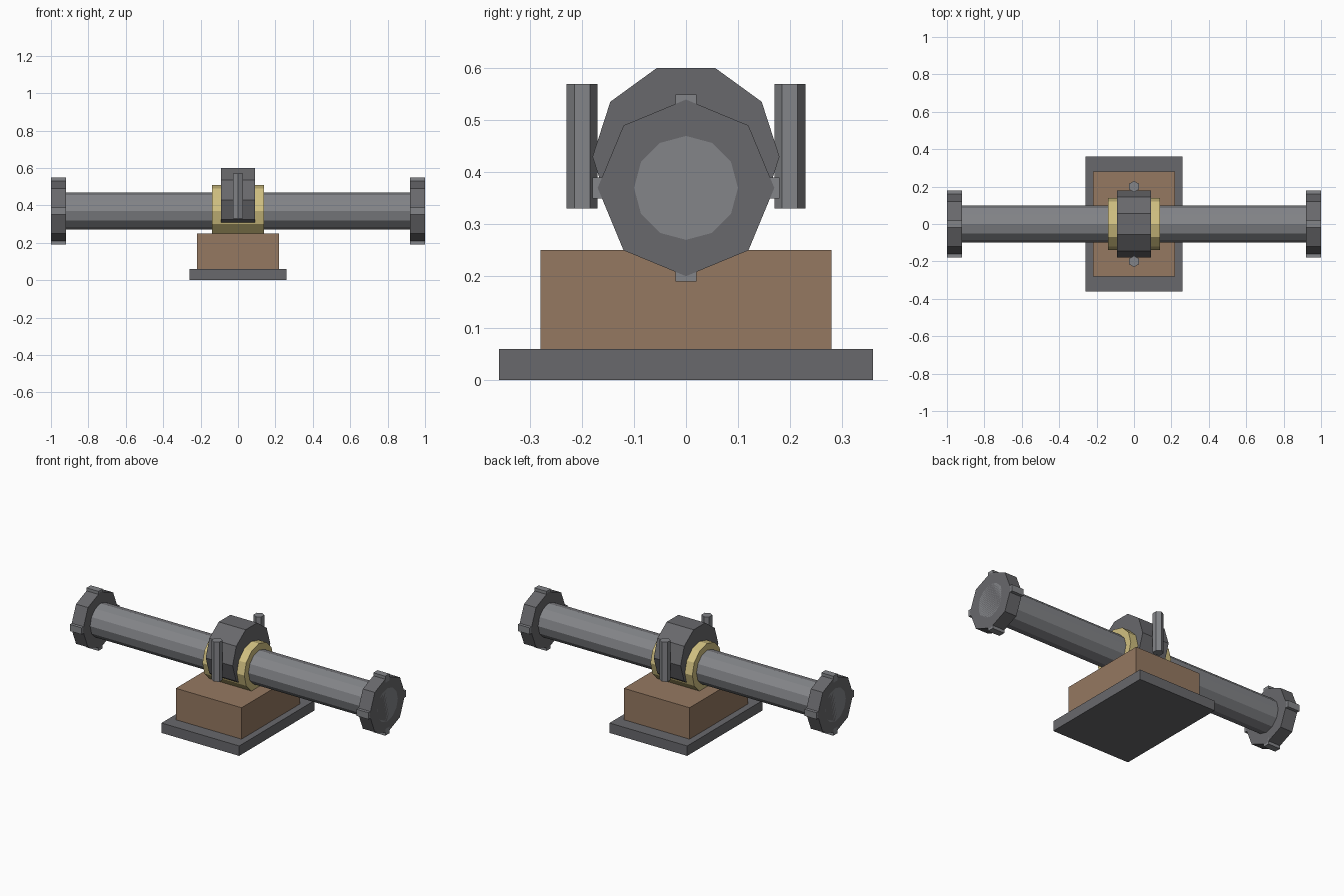
import bpy, bmesh
from math import sin, cos, tau
from mathutils import Vector

if "Cube" in bpy.data.objects:
    bpy.data.objects.remove(bpy.data.objects["Cube"])


def material(name, color):
    m = bpy.data.materials.new(name)
    m.diffuse_color = (*color, 1)
    m.use_nodes = True
    m.node_tree.nodes["Principled BSDF"].inputs["Base Color"].default_value = m.diffuse_color
    return m


DARK = material("dark_iron", (0.14, 0.14, 0.15))
STEEL = material("steel", (0.23, 0.235, 0.25))
WOOD = material("wood", (0.30, 0.19, 0.12))
BRASS = material("brass", (0.64, 0.53, 0.22))


def finish(name, bm, mat):
    bmesh.ops.recalc_face_normals(bm, faces=bm.faces)
    mesh = bpy.data.meshes.new(name)
    bm.to_mesh(mesh)
    bm.free()
    mesh.materials.append(mat)
    ob = bpy.data.objects.new(name, mesh)
    bpy.context.collection.objects.link(ob)


def box(name, lo, hi, mat):
    lo, hi = Vector(lo), Vector(hi)
    bm = bmesh.new()
    bmesh.ops.create_cube(bm, size=1)
    for v in bm.verts:
        v.co = (lo + hi) / 2 + v.co * (hi - lo)
    finish(name, bm, mat)


def prism(name, axis, sides, radius, start, length, mat):
    """Regular prism along X or Z; the first corner points along +Y."""
    bm = bmesh.new()
    ring = []
    for i in range(sides):
        c, s = radius * cos(tau * i / sides), radius * sin(tau * i / sides)
        offset = (0, c, s) if axis == "X" else (s, c, 0)
        ring.append(bm.verts.new(Vector(start) + Vector(offset)))
    face = bm.faces.new(ring)
    cap = bmesh.ops.extrude_face_region(bm, geom=[face], use_keep_orig=True)["geom"]
    step = (length, 0, 0) if axis == "X" else (0, 0, length)
    bmesh.ops.translate(bm, vec=step,
                        verts=[g for g in cap if isinstance(g, bmesh.types.BMVert)])
    finish(name, bm, mat)


AXIS_Z = 0.37

# Base and wooden block
box("base_plate", (-0.26, -0.36, 0), (0.26, 0.36, 0.06), DARK)
box("wood_block", (-0.22, -0.28, 0.06), (0.22, 0.28, 0.25), WOOD)

# Long tube with the brass sleeve and central collar
prism("tube", "X", 12, 0.10, (-1, 0, AXIS_Z), 2, STEEL)
prism("brass_sleeve", "X", 12, 0.14, (-0.14, 0, AXIS_Z), 0.28, BRASS)
prism("collar", "X", 10, 0.18, (-0.09, 0, 0.43), 0.18, DARK)

for side, label in ((-1, "left"), (1, "right")):
    # End flange with four square lugs
    x0 = -1 if side < 0 else 0.92
    prism(f"flange_{label}", "X", 8, 0.17, (x0, 0, AXIS_Z), 0.08, DARK)
    for i, (dy, dz) in enumerate(((0, 1), (1, 0), (0, -1), (-1, 0))):
        y, z = 0.16 * dy, AXIS_Z + 0.16 * dz
        box(f"lug_{label}_{i + 1}", (x0, y - 0.02, z - 0.02),
            (x0 + 0.08, y + 0.02, z + 0.02), STEEL)

# Upright hexagonal pins in front of and behind the collar
for y, label in ((-0.2, "front"), (0.2, "back")):
    prism(f"pin_{label}", "Z", 6, 0.03, (0, y, 0.33), 0.24, STEEL)
